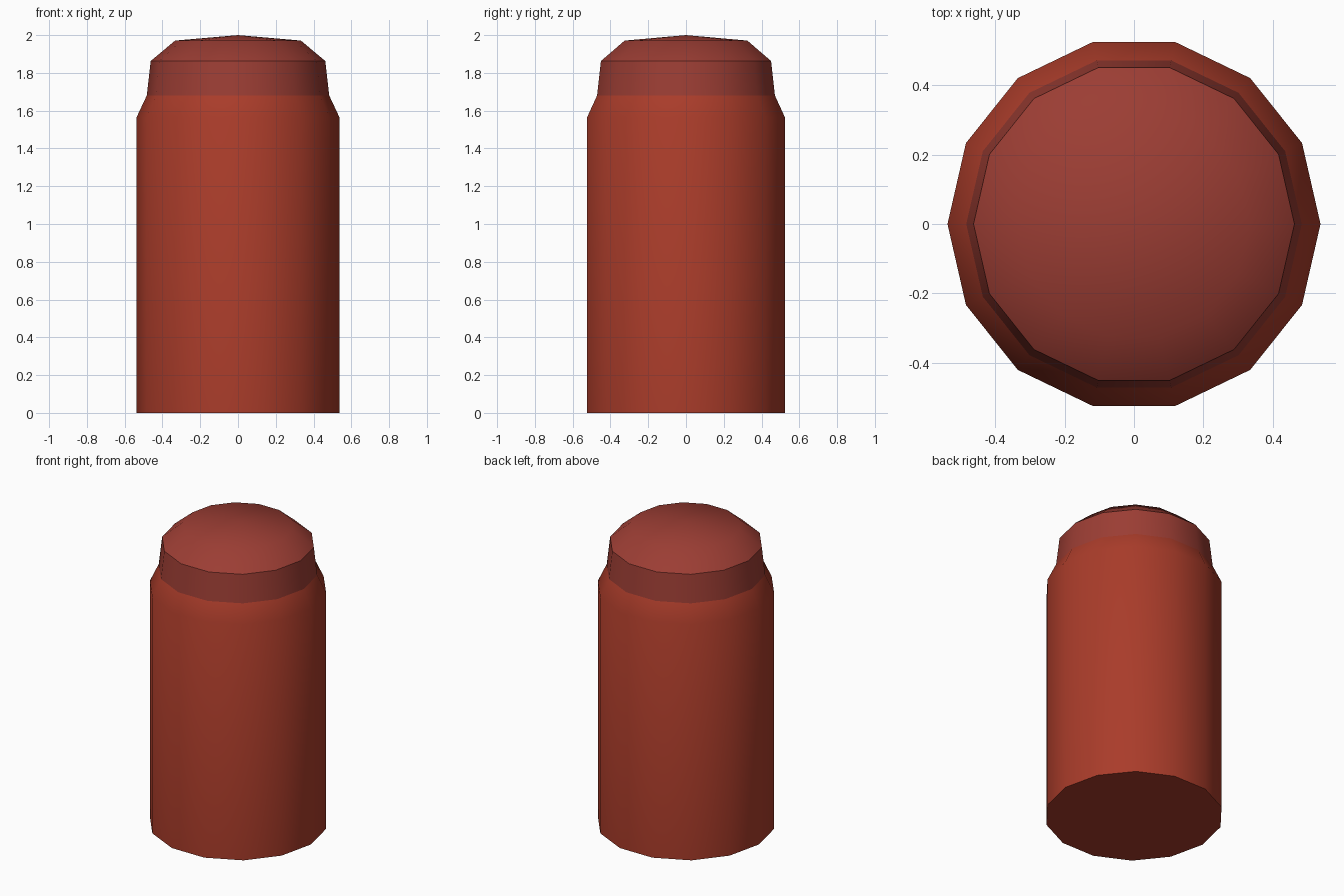
import bpy, bmesh
from math import cos, sin, pi, radians

if "Cube" in bpy.data.objects:
    bpy.data.objects.remove(bpy.data.objects["Cube"])

SIDES = 14


def material(name, color):
    mat = bpy.data.materials.new(name)
    mat.diffuse_color = color
    mat.use_nodes = True
    mat.node_tree.nodes["Principled BSDF"].inputs["Base Color"].default_value = mat.diffuse_color
    return mat


def lathe(name, profile, mat, bottom=False, tip=None):
    """Turn a (radius, height) profile; optional flat bottom and pointed top."""
    bm = bmesh.new()
    rings = [[bm.verts.new((r * cos(2 * pi * i / SIDES), r * sin(2 * pi * i / SIDES), z))
              for i in range(SIDES)] for r, z in profile]
    for low, high in zip(rings, rings[1:]):
        for i in range(SIDES):
            j = (i + 1) % SIDES
            bm.faces.new((low[i], low[j], high[j], high[i]))
    if bottom:
        bm.faces.new(rings[0][::-1])
    if tip is not None:
        top = bm.verts.new((0, 0, tip))
        for i in range(SIDES):
            bm.faces.new((rings[-1][i], rings[-1][(i + 1) % SIDES], top))
    mesh = bpy.data.meshes.new(name)
    bm.to_mesh(mesh)
    bm.free()
    mesh.materials.append(mat)
    obj = bpy.data.objects.new(name, mesh)
    bpy.context.collection.objects.link(obj)
    bpy.ops.object.select_all(action='DESELECT')
    obj.select_set(True)
    bpy.context.view_layer.objects.active = obj
    bpy.ops.object.shade_smooth_by_angle(angle=radians(39))
    return obj


body_red = material("body_red", (0.40, 0.045, 0.023, 1))
cap_red = material("cap_red", (0.33, 0.047, 0.034, 1))

# Straight body with sloped shoulder
lathe("body", [(0.537, 0), (0.537, 1.565), (0.483, 1.68)], body_red, bottom=True)

# Tapered collar and shallow dome
lathe("cap", [(0.483, 1.68), (0.462, 1.863), (0.333, 1.971)], cap_red, tip=2.0)
